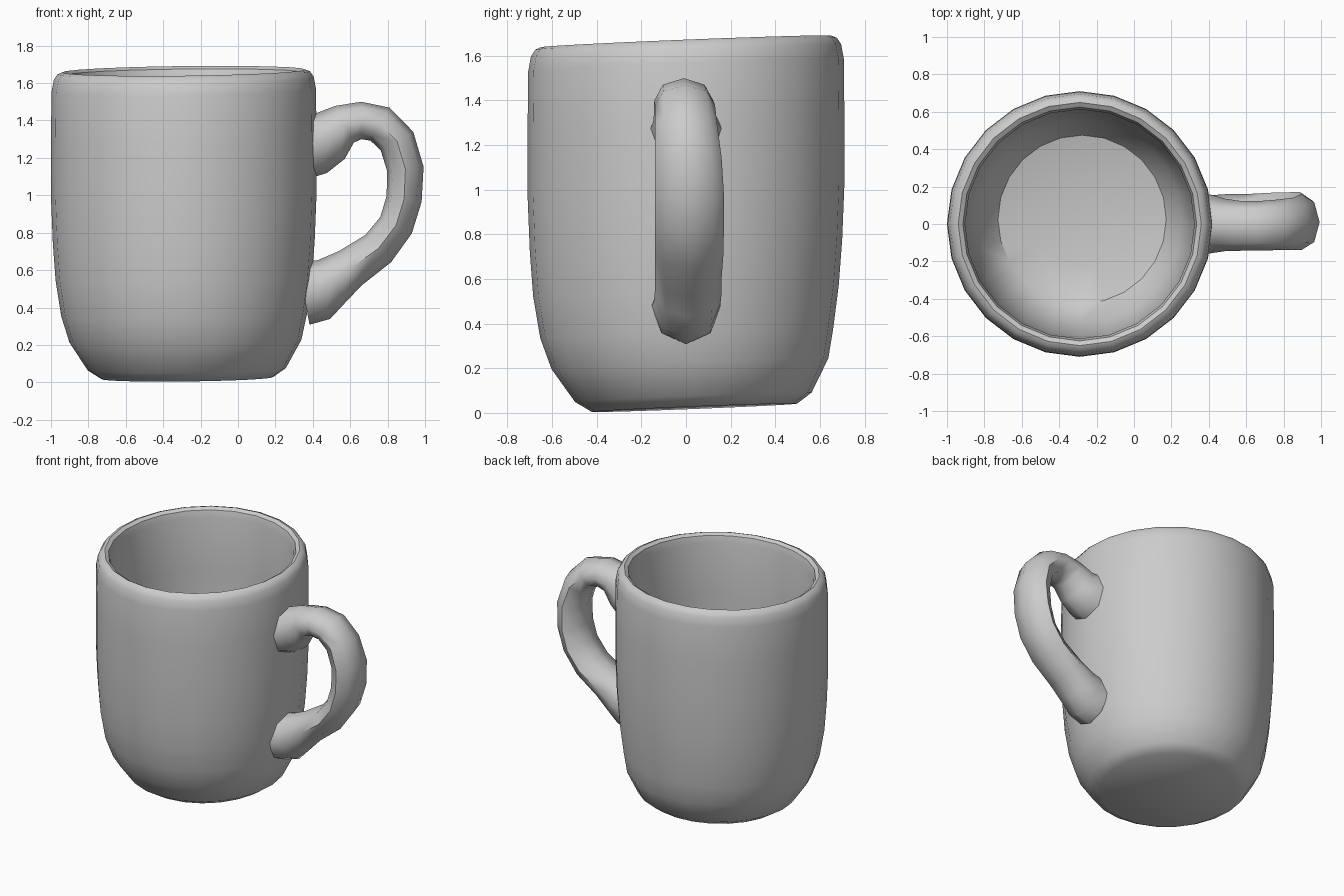
import bpy, bmesh, math
from mathutils import Vector

if "Cube" in bpy.data.objects:
    bpy.data.objects.remove(bpy.data.objects["Cube"])

CX = -0.29          # axis of the mug body
SIDES = 24

glaze = bpy.data.materials.new("grey_glaze")
glaze.diffuse_color = (0.6, 0.6, 0.6, 1)
glaze.use_nodes = True
glaze.node_tree.nodes["Principled BSDF"].inputs["Base Color"].default_value = glaze.diffuse_color


def tilt(x, y, z):
    """Slight hand-made lean: rim and base rise to the back, foot sits off axis."""
    foot = max(0.0, 0.4 - z) / 0.4
    return Vector((CX + x + 0.02 * foot, y + 0.04 * foot, z + 0.04 * y + 0.012 * x))


def loft(name, rings, angle):
    """Skin closed rings of points and cap both ends."""
    bm = bmesh.new()
    loops = [[bm.verts.new(p) for p in ring] for ring in rings]
    n = len(loops[0])
    for a, b in zip(loops, loops[1:]):
        for i in range(n):
            j = (i + 1) % n
            bm.faces.new((a[i], a[j], b[j], b[i]))
    bm.faces.new(loops[0][::-1])
    bm.faces.new(loops[-1])
    bmesh.ops.recalc_face_normals(bm, faces=bm.faces)
    me = bpy.data.meshes.new(name)
    bm.to_mesh(me)
    bm.free()
    me.materials.append(glaze)
    ob = bpy.data.objects.new(name, me)
    bpy.context.collection.objects.link(ob)
    bpy.ops.object.select_all(action='DESELECT')
    ob.select_set(True)
    bpy.context.view_layer.objects.active = ob
    bpy.ops.object.shade_smooth_by_angle(angle=math.radians(angle))
    return ob


# Cup: outer wall, rounded rim, inner wall and floor (radius, height)
profile = [(0.46, 0.023), (0.53, 0.07), (0.62, 0.22), (0.657, 0.36), (0.685, 0.55),
           (0.70, 0.75), (0.71, 1.0), (0.71, 1.3), (0.707, 1.56), (0.695, 1.625),
           (0.675, 1.655), (0.65, 1.665), (0.625, 1.65), (0.613, 1.6), (0.62, 1.2),
           (0.61, 0.75), (0.59, 0.5), (0.54, 0.27), (0.45, 0.15), (0.25, 0.11)]
rings = []
for r, z in profile:
    rings.append([tilt(r * math.cos(2 * math.pi * i / SIDES),
                       r * math.sin(2 * math.pi * i / SIDES), z) for i in range(SIDES)])
loft("cup", rings, 40)

# Handle: centre line (x, z), thickness radius, sideways centre and half width
path = [(0.36, 1.27, 0.18, 0.00, 0.165), (0.42, 1.28, 0.17, 0.00, 0.155),
        (0.49, 1.315, 0.145, -0.005, 0.14), (0.57, 1.38, 0.11, -0.01, 0.133),
        (0.66, 1.40, 0.10, -0.01, 0.132), (0.76, 1.38, 0.102, -0.005, 0.135),
        (0.85, 1.29, 0.10, 0.00, 0.14), (0.895, 1.14, 0.098, 0.01, 0.15),
        (0.888, 0.98, 0.095, 0.015, 0.155), (0.845, 0.84, 0.095, 0.015, 0.155),
        (0.75, 0.715, 0.10, 0.015, 0.153), (0.60, 0.61, 0.11, 0.01, 0.15),
        (0.50, 0.54, 0.135, 0.01, 0.15), (0.43, 0.495, 0.168, 0.005, 0.15),
        (0.35, 0.48, 0.175, 0.00, 0.155)]
rings = []
for k, (x, z, t, yc, w) in enumerate(path):
    a, b = path[max(k - 1, 0)], path[min(k + 1, len(path) - 1)]
    d = Vector((b[0] - a[0], 0, b[1] - a[1])).normalized()
    out = Vector((-d.z, 0, d.x))
    ring = []
    for i in range(8):
        ang = math.pi * i / 4
        ring.append(Vector((x, yc, z)) + out * (t * math.cos(ang))
                    + Vector((0, w * math.sin(ang), 0)))
    rings.append(ring)
loft("handle", rings, 60)
